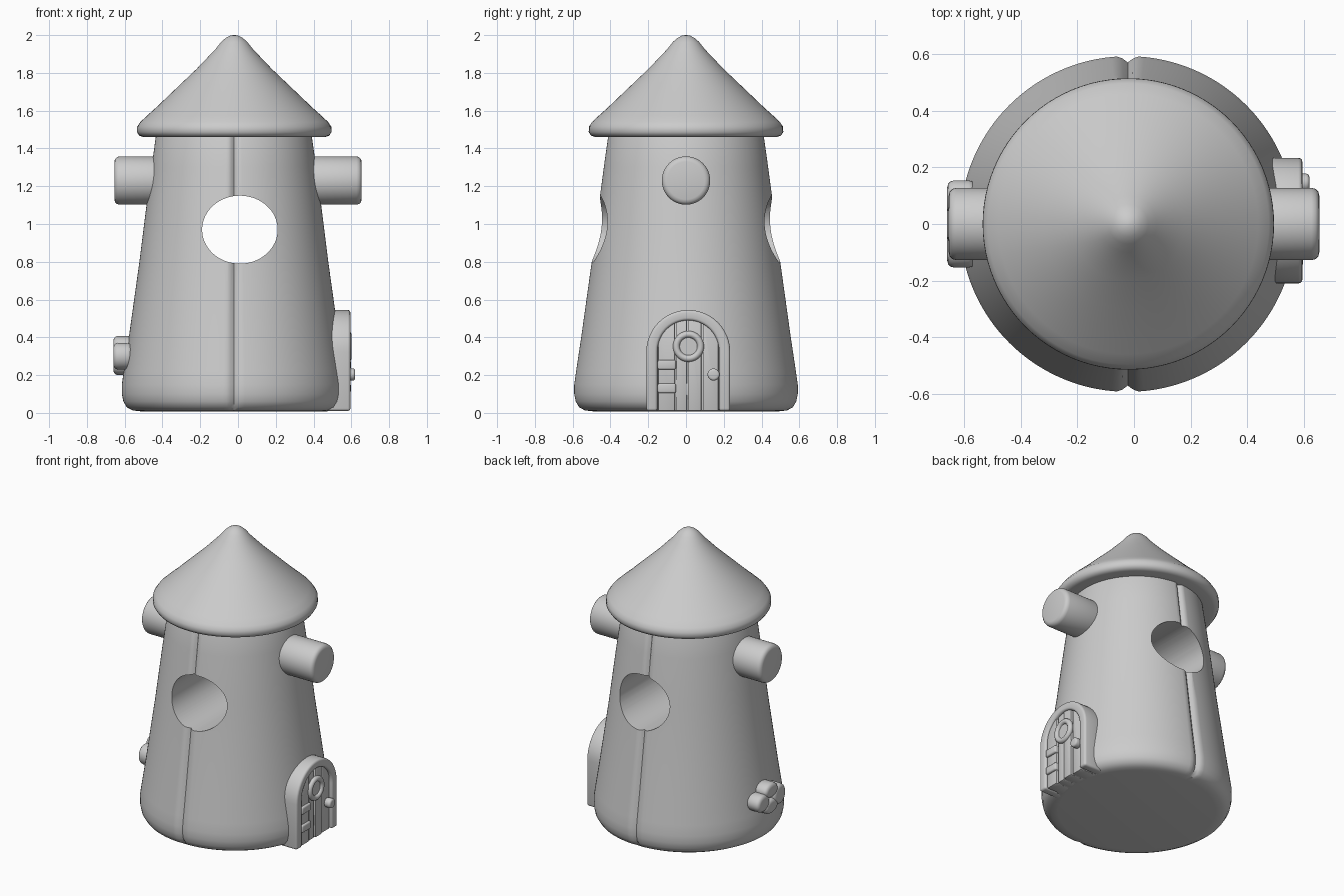
import bpy, bmesh, math
from mathutils import Matrix, Vector

if "Cube" in bpy.data.objects:
    bpy.data.objects.remove(bpy.data.objects["Cube"])

grey = bpy.data.materials.new("stone grey")
grey.diffuse_color = (0.6, 0.6, 0.6, 1)
grey.use_nodes = True
grey.node_tree.nodes["Principled BSDF"].inputs["Base Color"].default_value = grey.diffuse_color


def finish(name, bm, angle=40, bevel=0, segments=3):
    """Turn a bmesh into a smooth-shaded object, optionally with rounded edges."""
    bmesh.ops.recalc_face_normals(bm, faces=bm.faces)
    me = bpy.data.meshes.new(name)
    bm.to_mesh(me)
    bm.free()
    ob = bpy.data.objects.new(name, me)
    bpy.context.collection.objects.link(ob)
    me.materials.append(grey)
    bpy.ops.object.select_all(action='DESELECT')
    ob.select_set(True)
    bpy.context.view_layer.objects.active = ob
    if bevel:
        m = ob.modifiers.new("round", 'BEVEL')
        m.width, m.segments, m.limit_method = bevel, segments, 'ANGLE'
        bpy.ops.object.modifier_apply(modifier="round")
    bpy.ops.object.shade_smooth_by_angle(angle=math.radians(angle))
    return ob


def lathe(profile, segs, cx=0.0, dent=lambda a, z: 0.0):
    """Revolve (radius, z) points about the vertical line x = cx, capping both ends."""
    bm = bmesh.new()
    rings = []
    for r, z in profile:
        ring = []
        for i in range(segs):
            a = 2 * math.pi * i / segs
            q = r - dent(a, z)
            ring.append(bm.verts.new((cx + q * math.cos(a), q * math.sin(a), z)))
        rings.append(ring)
    for lo, hi in zip(rings, rings[1:]):
        for i in range(segs):
            j = (i + 1) % segs
            bm.faces.new((lo[i], lo[j], hi[j], hi[i]))
    bm.faces.new(rings[0])
    bm.faces.new(rings[-1])
    return bm


def cylinder(name, centre, radius, depth, axis, bevel=0.0, segs=48, scale=(1, 1, 1)):
    bm = bmesh.new()
    bmesh.ops.create_cone(bm, cap_ends=True, segments=segs, radius1=radius,
                          radius2=radius, depth=depth)
    rot = Matrix.Rotation(math.pi / 2, 4, 'Y' if axis == 'x' else 'X')
    bm.transform(Matrix.Translation(centre) @ Matrix.Diagonal((*scale, 1)) @ rot)
    return finish(name, bm, bevel=bevel)


def box(name, x, y, z, bevel):
    """Rounded box from (min, max) ranges."""
    bm = bmesh.new()
    bmesh.ops.create_cube(bm, size=1)
    mid = Vector([(p[0] + p[1]) / 2 for p in (x, y, z)])
    size = [p[1] - p[0] for p in (x, y, z)]
    bm.transform(Matrix.Translation(mid) @ Matrix.Diagonal((*size, 1)))
    return finish(name, bm, bevel=bevel)


def arch(half, top, cy, z0):
    """Outline of a round-topped doorway as (y, z) points."""
    n = 24
    arc = [(cy + half * math.cos(math.pi * i / n),
            top - half + half * math.sin(math.pi * i / n)) for i in range(n + 1)]
    return [(cy + half, z0)] + arc + [(cy - half, z0)]


def ring(name, centre, major, minor):
    """Torus facing +x."""
    bm = bmesh.new()
    n, m = 40, 12
    grid = []
    for i in range(n):
        a = 2 * math.pi * i / n
        row = []
        for j in range(m):
            b = 2 * math.pi * j / m
            q = major + minor * math.cos(b)
            row.append(bm.verts.new(Vector(centre) + Vector(
                (minor * math.sin(b), q * math.cos(a), q * math.sin(a)))))
        grid.append(row)
    for i in range(n):
        for j in range(m):
            k, l = (i + 1) % n, (j + 1) % m
            bm.faces.new((grid[i][j], grid[k][j], grid[k][l], grid[i][l]))
    return finish(name, bm)


# Tapered tower with a rounded foot and a seam down front and back
def seam(a, z):
    d = abs(math.cos(a)) if z > 0.02 else 1
    return 0.022 * max(0.0, 1 - d / 0.05)


shape = [(0.49, 0.008), (0.535, 0.013), (0.567, 0.03), (0.585, 0.06), (0.593, 0.1),
         (0.593, 0.15), (0.583, 0.22), (0.556, 0.4), (0.528, 0.6), (0.5, 0.8),
         (0.475, 1.0), (0.456, 1.15), (0.436, 1.3), (0.412, 1.47), (0.40, 1.5)]
tower = finish("tower", lathe(shape, 192, -0.022, seam))

# Round tunnel through the tower from front to back
cutter = cylinder("tunnel_cutter", (0.01, 0, 0.97), 0.2, 1.6, 'y', segs=64, scale=(1, 1, 0.9))
cutter.hide_render = True
cut = tower.modifiers.new("tunnel", 'BOOLEAN')
cut.operation, cut.solver, cut.object = 'DIFFERENCE', 'EXACT', cutter
bpy.ops.object.select_all(action='DESELECT')
tower.select_set(True)
bpy.context.view_layer.objects.active = tower
bpy.ops.object.modifier_apply(modifier="tunnel")
bpy.data.objects.remove(cutter)
bpy.ops.object.shade_smooth_by_angle(angle=math.radians(35))

# Conical roof with rolled rim and blunt tip
roof = [(0.38, 1.462), (0.48, 1.46), (0.503, 1.468), (0.515, 1.487), (0.514, 1.515),
        (0.497, 1.54), (0.46, 1.575), (0.41, 1.62), (0.3, 1.725), (0.2, 1.82), (0.1, 1.925),
        (0.07, 1.963), (0.045, 1.985), (0.022, 1.997), (0.004, 2.0)]
finish("roof", lathe(roof, 96, -0.02))

# Side pipes
for side, label in ((-1, "left"), (1, "right")):
    cylinder(label + "_pipe", (side * 0.505, 0, 1.23), 0.128, 0.3, 'x', bevel=0.028)

# Door frame: arched band extruded out of the tower wall
outer, inner = arch(0.222, 0.545, 0.012, 0.01), arch(0.163, 0.49, 0.012, 0.01)
bm = bmesh.new()
loops = [[bm.verts.new((x, y, z)) for y, z in pts]
         for x, pts in ((0.44, outer), (0.595, outer), (0.595, inner), (0.44, inner))]
for k in range(4):
    a, b = loops[k], loops[(k + 1) % 4]
    for i in range(len(a) - 1):
        bm.faces.new((a[i], a[i + 1], b[i + 1], b[i]))
for i in (0, -1):
    bm.faces.new([l[i] for l in loops])
finish("door_frame", bm, bevel=0.014)

# Door planks, each clipped by the arch
half, top, cy = 0.168, 0.495, 0.012
edges = [-0.152, -0.055, 0.008, 0.085, 0.176]
for n, (y0, y1) in enumerate(zip(edges, edges[1:])):
    y0, y1 = y0 + 0.004, y1 - 0.004
    pts = [(y0, 0.01), (y1, 0.01)]
    for i in range(9):
        y = y1 + (y0 - y1) * i / 8
        pts.append((y, top - half + math.sqrt(max(0, half ** 2 - (y - cy) ** 2))))
    bm = bmesh.new()
    front = 0.582 - 0.006 * (n % 2)
    face = bm.faces.new([bm.verts.new((0.45, y, z)) for y, z in pts])
    ext = bmesh.ops.extrude_face_region(bm, geom=[face])
    bmesh.ops.translate(bm, vec=(front - 0.45, 0, 0),
                        verts=[v for v in ext["geom"] if isinstance(v, bmesh.types.BMVert)])
    finish("door_plank", bm, bevel=0.006, segments=2)
box("door_backing", (0.44, 0.565), (-0.15, 0.174), (0.012, 0.36), 0.004)

# Door hinges, porthole and knob
for z in (0.13, 0.255):
    box("hinge", (0.55, 0.597), (-0.15, -0.053), (z - 0.026, z + 0.026), 0.01)
ring("porthole_rim", (0.583, 0.013, 0.352), 0.064, 0.018)
cylinder("porthole_pane", (0.57, 0.013, 0.352), 0.06, 0.03, 'x')
cylinder("door_knob", (0.595, 0.146, 0.203), 0.032, 0.05, 'x', bevel=0.012, segs=24)

# Four-petal flower valve on the left wall
for y, z, sy, sz in ((0.088, 0.3, 0.066, 0.058), (-0.088, 0.3, 0.066, 0.07),
                     (0, 0.358, 0.07, 0.05), (0, 0.25, 0.07, 0.05)):
    cylinder("flower_petal", (-0.61, y, z), 1, 0.1, 'x', bevel=0.024, segs=32,
             scale=(1, sy, sz))
